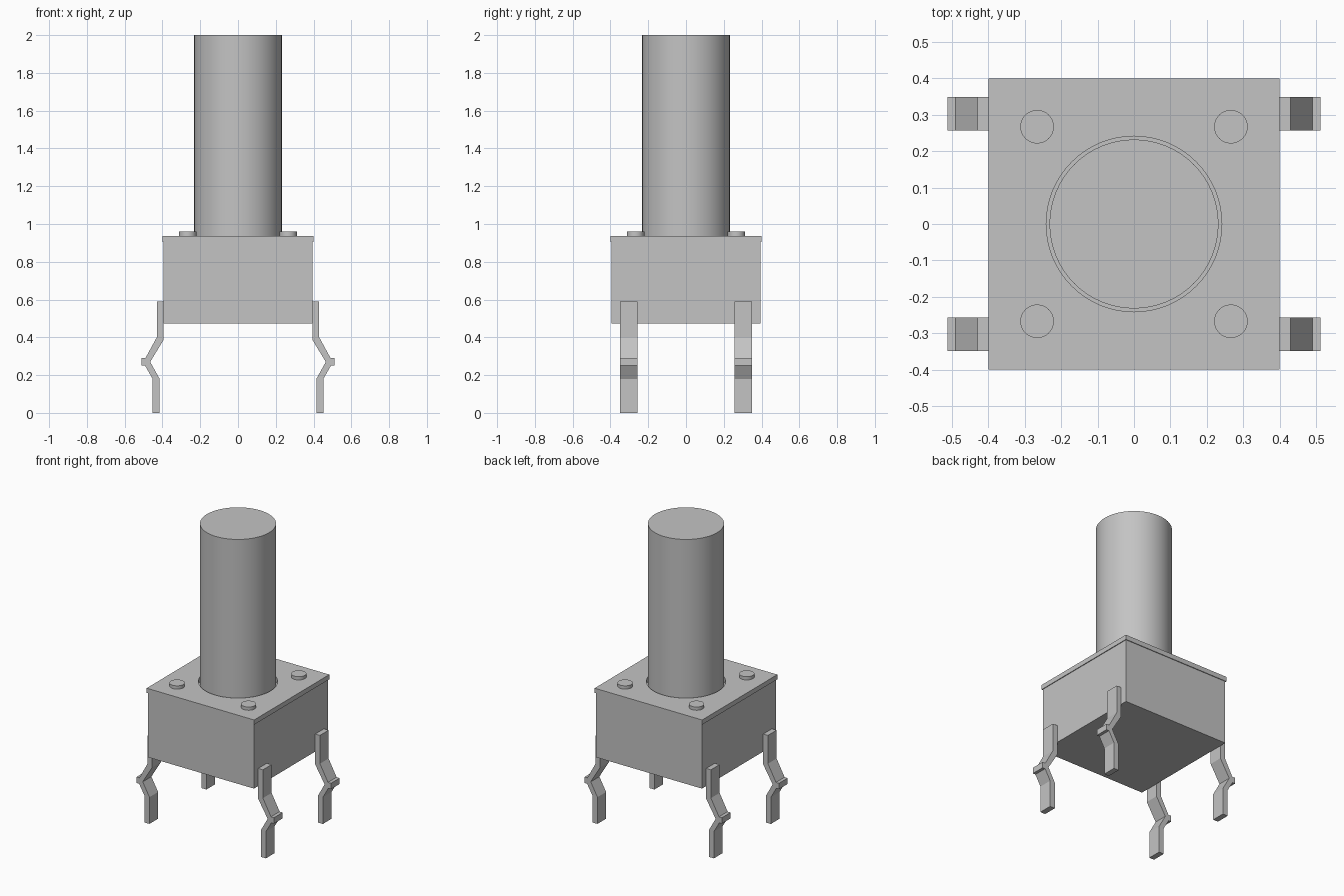
import bpy, bmesh, math
from mathutils import Matrix

if "Cube" in bpy.data.objects:
    bpy.data.objects.remove(bpy.data.objects["Cube"], do_unlink=True)

grey = bpy.data.materials.new("plain_grey")
grey.use_nodes = True
colour = (0.55, 0.55, 0.55, 1)
grey.diffuse_color = colour
grey.node_tree.nodes["Principled BSDF"].inputs["Base Color"].default_value = colour


def finish(name, bm, smooth=False):
    bmesh.ops.recalc_face_normals(bm, faces=bm.faces)
    mesh = bpy.data.meshes.new(name)
    bm.to_mesh(mesh)
    bm.free()
    mesh.materials.append(grey)
    ob = bpy.data.objects.new(name, mesh)
    bpy.context.collection.objects.link(ob)
    if smooth:
        bpy.ops.object.select_all(action="DESELECT")
        bpy.context.view_layer.objects.active = ob
        ob.select_set(True)
        bpy.ops.object.shade_smooth_by_angle(angle=math.radians(30))
    return ob


def block(name, half, z0, z1):
    bm = bmesh.new()
    m = Matrix.Translation((0, 0, (z0 + z1) / 2)) @ Matrix.Diagonal((2 * half, 2 * half, z1 - z0, 1))
    bmesh.ops.create_cube(bm, size=1, matrix=m)
    return finish(name, bm)


def cylinder(name, x, y, radius, z0, z1, sides):
    bm = bmesh.new()
    bmesh.ops.create_cone(bm, cap_ends=True, segments=sides, radius1=radius, radius2=radius,
                          depth=z1 - z0, matrix=Matrix.Translation((x, y, (z0 + z1) / 2)))
    return finish(name, bm, True)


# Housing with a slightly wider cover plate
block("housing", 0.395, 0.472, 0.905)
plate = block("cover_plate", 0.4, 0.905, 0.937)

# Round opening that leaves a narrow gap around the plunger
cutter = cylinder("opening_cutter", 0, 0, 0.241, 0.8, 1.1, 64)
cutter.hide_render = True
cutter.hide_viewport = True
cut = plate.modifiers.new("opening", "BOOLEAN")
cut.operation = "DIFFERENCE"
cut.solver = "EXACT"
cut.object = cutter

# Plunger
cylinder("plunger", 0, 0, 0.232, 0.9, 2, 64)

# Bent leg outline, front side view
outline = [(0.395, 0.59), (0.43, 0.59), (0.43, 0.4), (0.49, 0.29), (0.512, 0.29),
           (0.512, 0.25), (0.492, 0.25), (0.452, 0.18), (0.452, 0), (0.415, 0),
           (0.415, 0.18), (0.465, 0.27), (0.395, 0.385)]

# Four rivets and four legs
for side, sx in (("left", 1), ("right", -1)):
    for end, sy in (("front", -1), ("back", 1)):
        cylinder(f"rivet_{end}_{side}", sx * 0.266, sy * 0.267, 0.046, 0.93, 0.959, 32)
        bm = bmesh.new()
        face = bm.faces.new([bm.verts.new((sx * x, sy * 0.257, z)) for x, z in outline])
        ext = bmesh.ops.extrude_face_region(bm, geom=[face])
        verts = [v for v in ext["geom"] if isinstance(v, bmesh.types.BMVert)]
        bmesh.ops.translate(bm, verts=verts, vec=(0, sy * 0.092, 0))
        finish(f"leg_{end}_{side}", bm)
